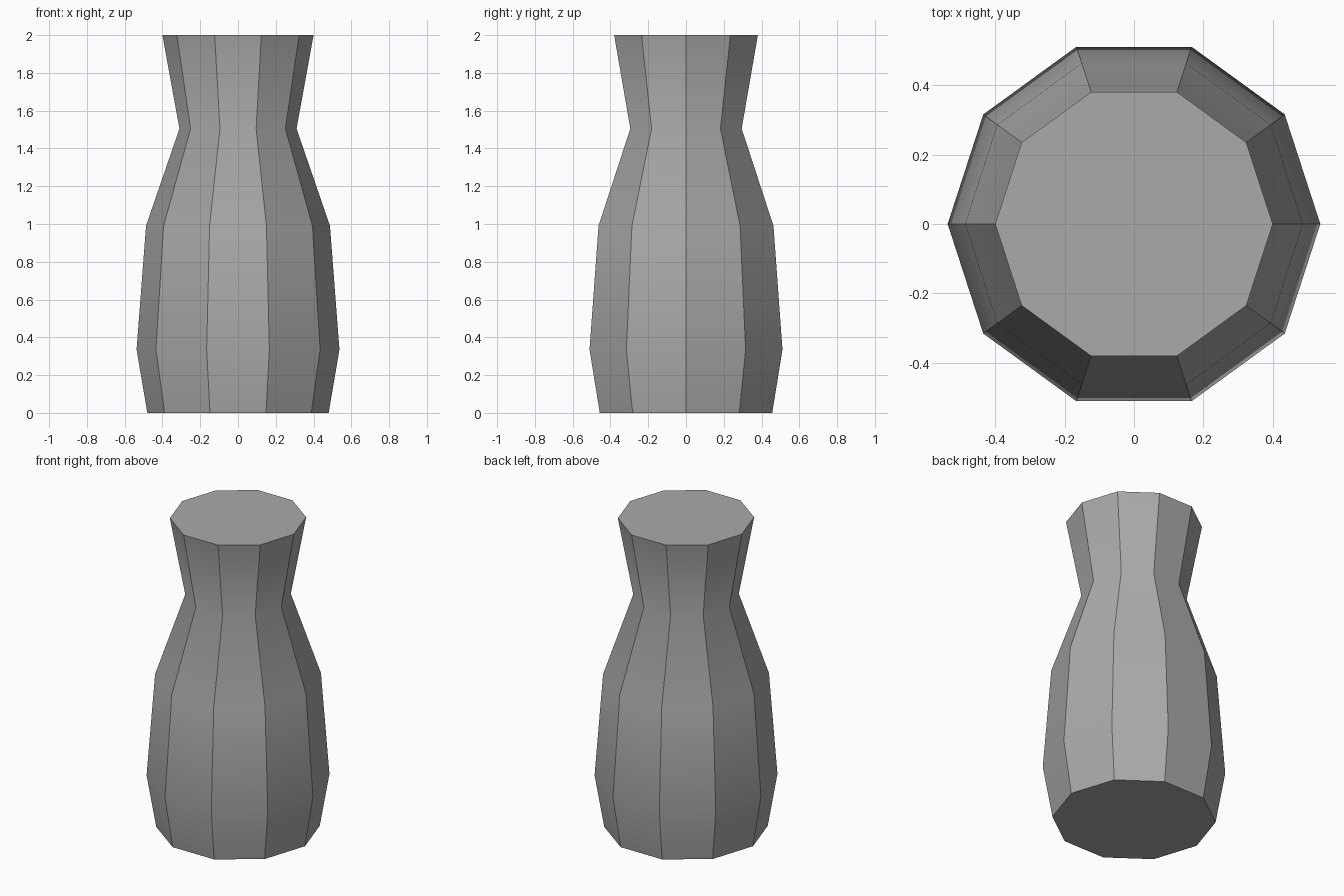
import bpy, bmesh
from math import cos, sin, pi, radians

SIDES = 10
# (radius, height) of each ring, bottom to top
PROFILE = [(0.48, 0.0), (0.537, 0.335), (0.487, 0.99), (0.31, 1.505), (0.40, 2.0)]

cube = bpy.data.objects.get("Cube")
if cube:
    bpy.data.objects.remove(cube, do_unlink=True)

# Material
grey = bpy.data.materials.new("plain_grey")
grey.use_nodes = True
colour = (0.4, 0.4, 0.4, 1.0)
grey.diffuse_color = colour
grey.node_tree.nodes["Principled BSDF"].inputs["Base Color"].default_value = colour

# Vase body: faceted rings joined by quads, closed at both ends
bm = bmesh.new()
rings = []
for radius, height in PROFILE:
    angles = [2 * pi * i / SIDES for i in range(SIDES)]
    rings.append([bm.verts.new((radius * cos(a), radius * sin(a), height)) for a in angles])
for low, high in zip(rings, rings[1:]):
    for i in range(SIDES):
        j = (i + 1) % SIDES
        bm.faces.new((low[i], low[j], high[j], high[i]))
bm.faces.new(rings[0][::-1])
bm.faces.new(rings[-1])

mesh = bpy.data.meshes.new("vase")
bm.to_mesh(mesh)
bm.free()
mesh.materials.append(grey)
vase = bpy.data.objects.new("vase", mesh)
bpy.context.collection.objects.link(vase)

# Smooth along the height, sharp between the sides
bpy.ops.object.select_all(action="DESELECT")
vase.select_set(True)
bpy.context.view_layer.objects.active = vase
bpy.ops.object.shade_smooth_by_angle(angle=radians(32))
